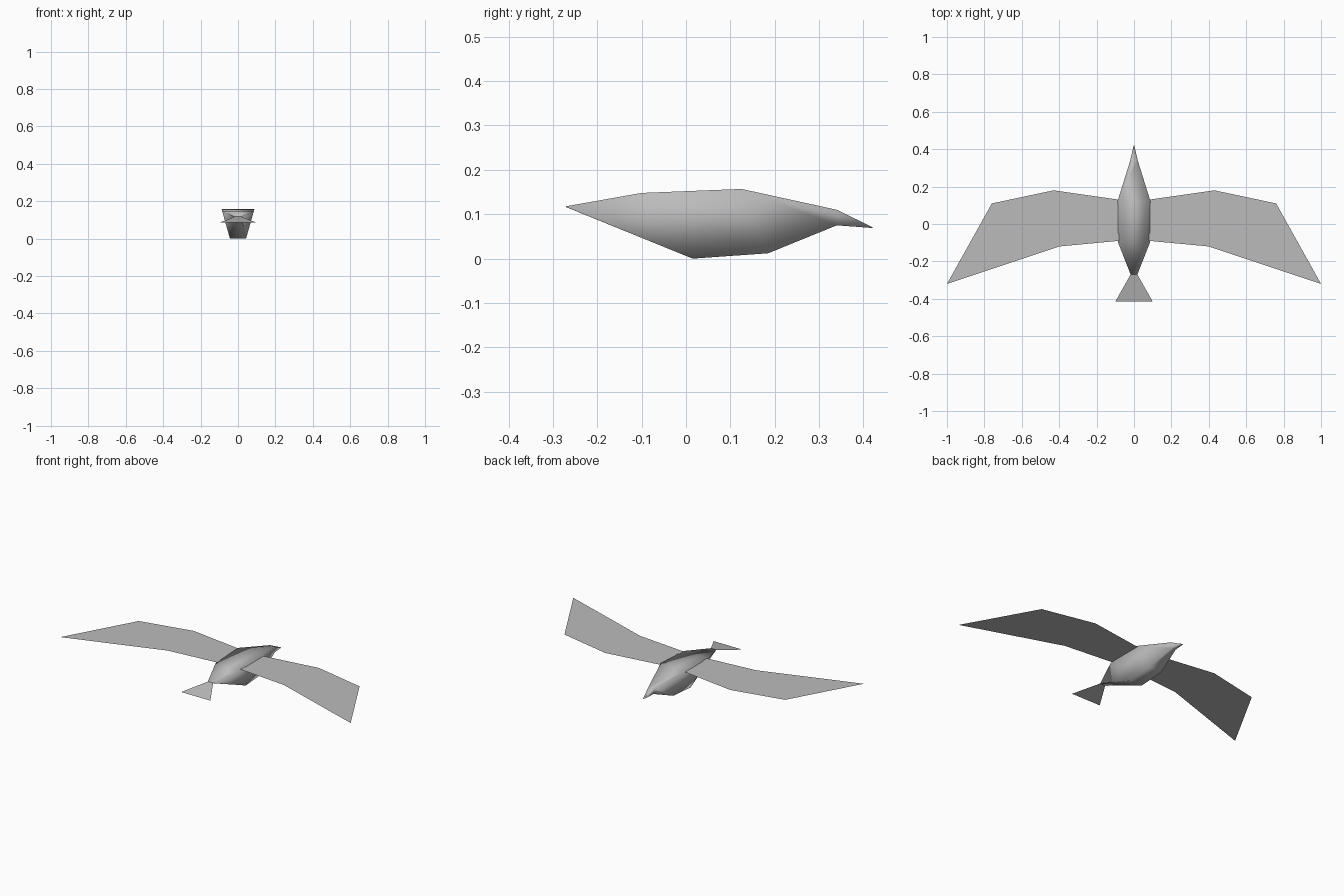
import bpy

cube = bpy.data.objects.get("Cube")
if cube:
    bpy.data.objects.remove(cube, do_unlink=True)

grey = bpy.data.materials.new("light grey")
grey.use_nodes = True
colour = (0.5, 0.5, 0.5, 1)
grey.diffuse_color = colour
grey.node_tree.nodes["Principled BSDF"].inputs["Base Color"].default_value = colour


def make_part(name, verts, faces, smooth=False):
    mesh = bpy.data.meshes.new(name)
    mesh.from_pydata(verts, [], faces)
    mesh.materials.append(grey)
    for poly in mesh.polygons:
        poly.use_smooth = smooth
    obj = bpy.data.objects.new(name, mesh)
    bpy.context.collection.objects.link(obj)
    return obj


# Body: four-cornered sections from tail root to beak,
# each given as (half width, y, z) for the back and the belly
back = [(0.018, -0.27, 0.118), (0.085, -0.10, 0.148), (0.087, 0.125, 0.157),
        (0.02, 0.34, 0.11), (0.002, 0.42, 0.071)]
belly = [(0.018, -0.27, 0.116), (0.043, 0.015, 0.0), (0.043, 0.185, 0.012),
         (0.015, 0.34, 0.075), (0.002, 0.42, 0.069)]
verts = []
for (tw, ty, tz), (bw, by, bz) in zip(back, belly):
    verts += [(-tw, ty, tz), (tw, ty, tz), (bw, by, bz), (-bw, by, bz)]
faces = [(0, 1, 2, 3)]
for i in range(0, len(verts) - 4, 4):
    for k in range(4):
        n = (k + 1) % 4
        faces.append((i + k, i + 4 + k, i + 4 + n, i + n))
last = len(verts) - 4
faces.append((last + 3, last + 2, last + 1, last))
make_part("body", verts, faces, smooth=True)

# Wings: thin flat panels, an inner and an outer one on each side
outline = [(0.08, -0.09), (0.40, -0.12), (1.0, -0.32),
           (0.76, 0.11), (0.43, 0.18), (0.08, 0.13)]
for side, name in ((1, "left_wing"), (-1, "right_wing")):
    panels = [(0, 1, 4, 5), (1, 2, 3, 4)]
    if side < 0:
        panels = [p[::-1] for p in panels]
    make_part(name, [(side * x, y, 0.15) for x, y in outline], panels)

# Tail: thin fan sloping down to the rear
make_part("tail", [(-0.1, -0.415, 0.085), (0.1, -0.415, 0.085),
                   (0.018, -0.27, 0.117), (-0.018, -0.27, 0.117)], [(0, 1, 2, 3)])
